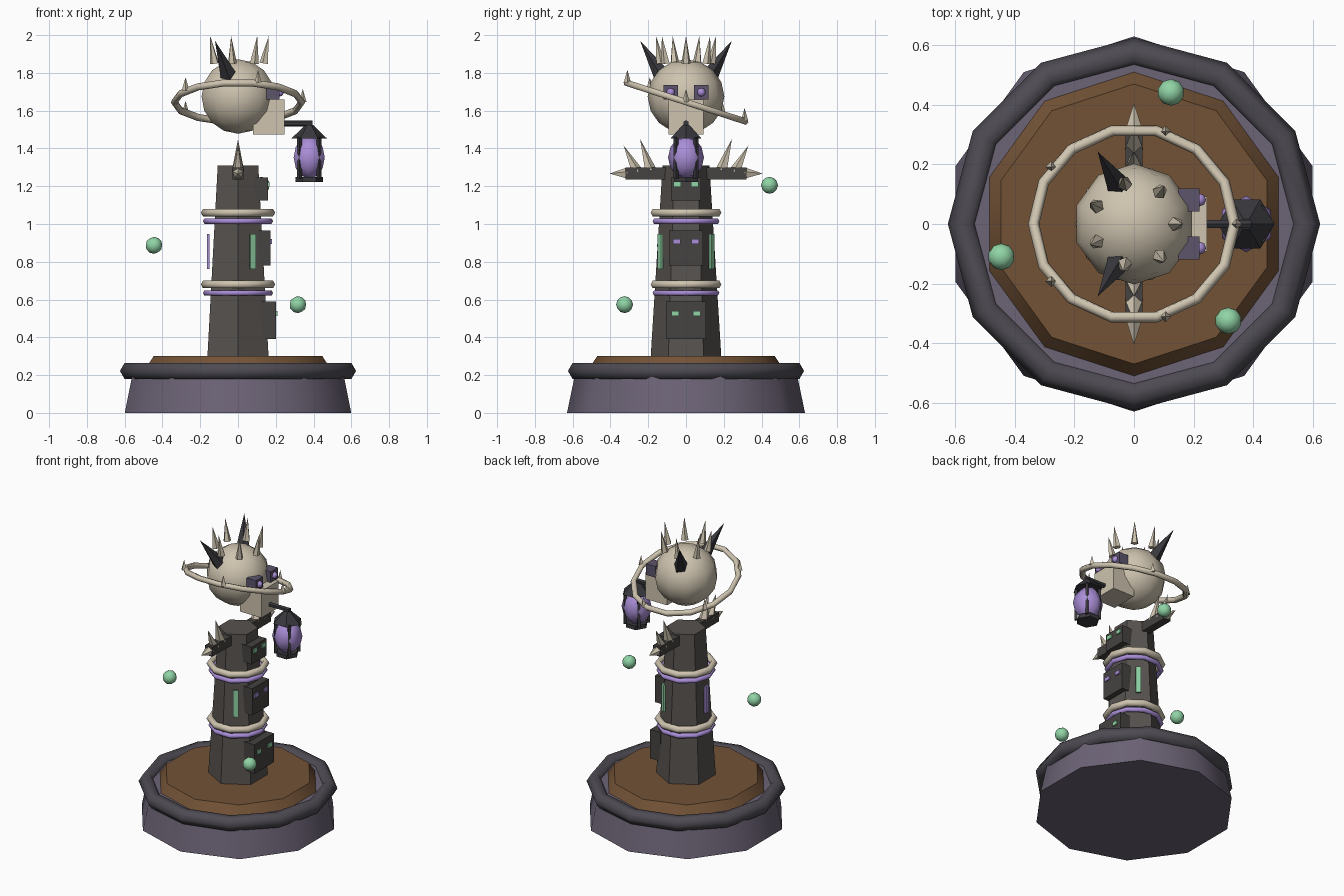
import bpy
from math import cos, sin, pi, radians
from mathutils import Vector

if "Cube" in bpy.data.objects:
    bpy.data.objects.remove(bpy.data.objects["Cube"])

COLORS = {
    "plum": (.15, .125, .18), "rim": (.075, .07, .085), "soil": (.17, .085, .037),
    "stone": (.095, .085, .078), "block": (.06, .056, .052), "bone": (.62, .55, .43),
    "purple": (.40, .27, .68), "green": (.28, .66, .38), "dark": (.04, .04, .047),
    "socket": (.11, .09, .15)}
mats = {}
for key, c in COLORS.items():
    mats[key] = bpy.data.materials.new(key)
    mats[key].diffuse_color = (*c, 1)


def finish(name, mat, smooth=None):
    ob = bpy.context.object
    ob.name = name
    ob.data.materials.append(mats[mat])
    if smooth:
        bpy.ops.object.shade_smooth_by_angle(angle=radians(smooth))
    return ob


def cone(name, mat, n, r1, r2, z0, z1, x=0, y=0, smooth=None):
    bpy.ops.mesh.primitive_cone_add(vertices=n, radius1=r1, radius2=r2, depth=z1 - z0,
                                    location=(x, y, (z0 + z1) / 2))
    return finish(name, mat, smooth)


def spike(name, mat, base, tip, r, n=5, r2=0):
    # tapered point running from base to tip
    a, b = Vector(base), Vector(tip)
    bpy.ops.mesh.primitive_cone_add(vertices=n, radius1=r, radius2=r2, depth=(b - a).length,
                                    location=(a + b) / 2,
                                    rotation=(b - a).to_track_quat('Z', 'Y').to_euler())
    return finish(name, mat)


def box(name, mat, lo, hi, spin=0):
    lo, hi = Vector(lo), Vector(hi)
    bpy.ops.mesh.primitive_cube_add(size=1, location=(lo + hi) / 2, rotation=(0, 0, spin))
    bpy.context.object.scale = hi - lo
    return finish(name, mat)


def ring(name, mat, n, major, minor, z, tilt=0, sides=6):
    bpy.ops.mesh.primitive_torus_add(major_segments=n, minor_segments=sides, major_radius=major,
                                     minor_radius=minor, location=(0, 0, z),
                                     rotation=(tilt, 0, 0))
    return finish(name, mat, 80)


def ball(name, mat, n, rings, loc, scale):
    bpy.ops.mesh.primitive_uv_sphere_add(segments=n, ring_count=rings, radius=1, location=loc)
    bpy.context.object.scale = scale
    return finish(name, mat, 80)


# Base, rim and soil mound
cone("base", "plum", 10, .63, .58, 0, .24, smooth=40)
ring("base_rim", "rim", 12, .575, .05, .222)
cone("soil", "soil", 10, .53, .47, .21, .30, smooth=40)

# Tower with paired collars
cone("tower", "stone", 6, .188, .124, .28, 1.31)
for i, z in enumerate((.68, 1.06)):
    ring(f"bone_collar_{i}", "bone", 10, .174, .023, z)
    ring(f"glow_collar_{i}", "purple", 10, .170, .016, z - .045)

# Glowing strips around the tower
for deg, mat in ((60, "green"), (-60, "green"), (180, "purple")):
    a = radians(deg)
    ob = box(f"strip_{deg}", mat, (-.006, -.017, .763), (.006, .017, .947), a)
    ob.location.x, ob.location.y = .157 * cos(a), .157 * sin(a)

# Carved face blocks: x range, half width, z range, eye offset, eye height, eye colour
for i, (x0, x1, w, z0, z1, ey, ez, mat) in enumerate((
        (.12, .20, .105, .39, .59, .058, .527, "green"),
        (.10, .173, .09, .78, .965, .05, .907, "purple"),
        (.08, .16, .08, 1.125, 1.245, .046, 1.21, "green"))):
    box(f"face_block_{i}", "block", (x0, -w, z0), (x1, w, z1))
    for s in (-1, 1):
        box(f"block_eye_{i}_{s}", mat, (x1 - .01, s * ey - .02, ez - .013),
            (x1 + .008, s * ey + .02, ez + .013))

# Side beams with bone spikes
for s in (-1, 1):
    box(f"beam_{s}", "block", (-.028, min(s * .08, s * .32), 1.235),
        (.028, max(s * .08, s * .32), 1.30))
    for j, (y0, z0, y1, z1) in enumerate(((.31, 1.267, .405, 1.267),
                                          (.26, 1.275, .33, 1.415),
                                          (.19, 1.285, .243, 1.45))):
        spike(f"beam_spike_{s}_{j}", "bone", (0, s * y0, z0), (0, s * y1, z1), .033)

# Skull, jaw, eyes and horns
ball("skull", "bone", 10, 8, (0, 0, 1.675), (.203, .203, .197))
box("jaw", "bone", (.08, -.093, 1.475), (.245, .093, 1.66))
for s in (-1, 1):
    box(f"eye_socket_{s}", "socket", (.15, s * .081 - .039, 1.658), (.22, s * .081 + .039, 1.735))
    ball(f"eye_{s}", "purple", 8, 6, (.22, s * .081, 1.697), (.022,) * 3)
    spike(f"horn_{s}", "dark", (-.05, s * .125, 1.785), (-.122, s * .243, 1.97), .047)

# Crown of seven spikes
for i in range(7):
    a = 2 * pi * i / 7
    spike(f"crown_spike_{i}", "bone", (.138 * cos(a), .138 * sin(a), 1.85),
          (.163 * cos(a), .163 * sin(a), 1.995), .025)

# Tilted halo with five upright thorns
tilt = radians(-18)
ring("halo", "bone", 14, .337, .019, 1.645, tilt)
for i in range(5):
    a = 2 * pi * i / 5
    x, y = .343 * cos(a), .343 * sin(a) * cos(tilt)
    z = 1.645 + .343 * sin(a) * sin(tilt)
    spike(f"halo_thorn_{i}", "bone", (x, y, z), (x, y, z + .07), .02, 4)

# Hanging lantern
lx = .377
spike("lantern_arm", "dark", (.23, 0, 1.533), (.395, 0, 1.533), .016, 6, .016)
cone("lantern_roof", "dark", 6, .095, .02, 1.452, 1.525, lx).rotation_euler.z = pi / 6
ball("lantern_orb", "purple", 6, 6, (lx, 0, 1.352), (.095, .095, .112))
cone("lantern_base", "dark", 6, .073, .073, 1.222, 1.25, lx).rotation_euler.z = pi / 6
for i in range(4):
    a = pi / 4 + i * pi / 2
    cone(f"lantern_bar_{i}", "dark", 4, .013, .013, 1.24, 1.46,
         lx + .074 * cos(a), .074 * sin(a))

# Floating wisps
for i, p in enumerate(((.124, .442, 1.205), (-.445, -.11, .887), (.317, -.325, .573))):
    bpy.ops.mesh.primitive_ico_sphere_add(subdivisions=2, radius=.045, location=p)
    finish(f"wisp_{i}", "green", 80)

for m in bpy.data.materials:
    if m.users and not m.is_grease_pencil:
        m.use_nodes = True
        m.node_tree.nodes["Principled BSDF"].inputs["Base Color"].default_value = m.diffuse_color
